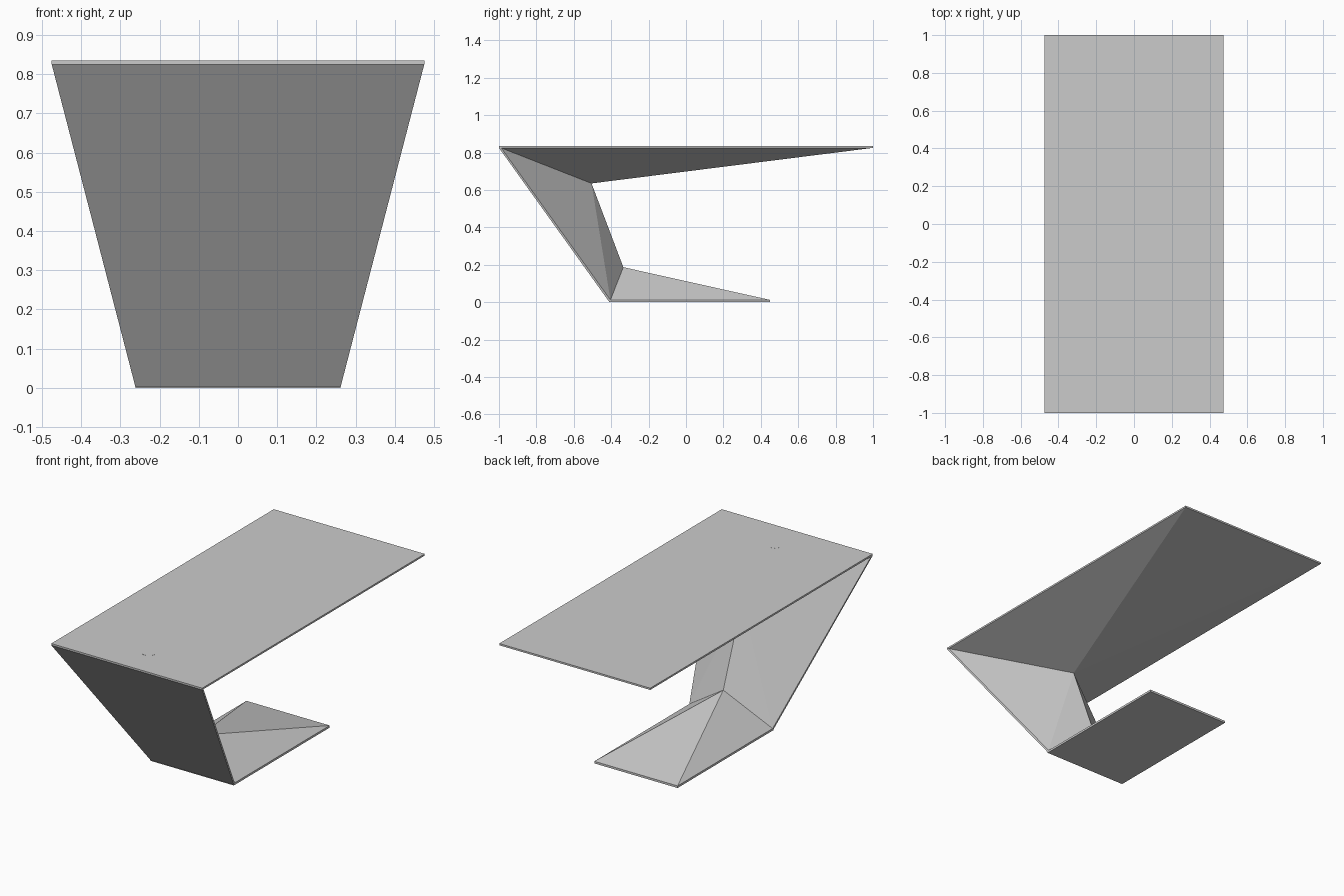
import bpy, bmesh

if "Cube" in bpy.data.objects:
    bpy.data.objects.remove(bpy.data.objects["Cube"])

TW, BW = 0.475, 0.262            # half widths of tabletop and base
TOP, RIM, FOOT = 0.835, 0.825, 0.012
UPPER = (0, -0.505, 0.635)       # fold point under the tabletop
LOWER = (0, -0.335, 0.187)       # fold point above the base


def mid(p):
    return (0, p[1], p[2])


def folded_part(name, faces):
    """Right half given as faces, mirrored across x = 0, flat shaded."""
    bm = bmesh.new()
    for f in faces:
        bm.faces.new([bm.verts.new(p) for p in f])
    bmesh.ops.remove_doubles(bm, verts=bm.verts, dist=1e-4)
    mirrored = bmesh.ops.duplicate(bm, geom=bm.verts[:] + bm.edges[:] + bm.faces[:])["geom"]
    for v in mirrored:
        if isinstance(v, bmesh.types.BMVert):
            v.co.x = -v.co.x
    bmesh.ops.remove_doubles(bm, verts=bm.verts, dist=1e-4)
    # Merge the flat seams back into single panels
    bmesh.ops.recalc_face_normals(bm, faces=bm.faces)
    bmesh.ops.dissolve_limit(bm, angle_limit=0.01, verts=bm.verts, edges=bm.edges)
    me = bpy.data.meshes.new(name)
    bm.to_mesh(me)
    bm.free()
    ob = bpy.data.objects.new(name, me)
    bpy.context.collection.objects.link(ob)
    return ob


def slab_pyramid(name, w, y0, y1, z_flat, z_rim, apex):
    """Thin rectangular plate whose inner side folds up to one apex."""
    a, b = (w, y0, z_flat), (w, y1, z_flat)
    c, d = (w, y0, z_rim), (w, y1, z_rim)
    return folded_part(name, [
        (mid(a), a, b, mid(b)), (a, c, d, b),
        (mid(a), mid(c), c, a), (mid(b), b, d, mid(d)),
        (c, apex, d), (d, apex, mid(d)), (c, mid(c), apex)])


# Tabletop and base plates with their folded inner sides
slab_pyramid("tabletop", TW, -1, 1, TOP, RIM, UPPER)
slab_pyramid("base", BW, -0.412, 0.45, 0, FOOT, LOWER)

# Leaning leg: front panel, thin side edge and two inner folds per side
t0, t1 = (TW, -1, RIM), (TW - 0.001, -0.988, RIM)
b0, b1 = (BW, -0.412, 0.004), (BW, -0.404, FOOT)
folded_part("leg", [
    (mid(t0), t0, b0, mid(b0)), (t0, t1, b1, b0),
    (t1, UPPER, b1), (b1, UPPER, LOWER),
    (mid(t0), mid(t1), t1, t0), (mid(t1), UPPER, t1),
    (mid(b0), b0, b1, mid(b1)), (b1, LOWER, mid(b1))])

# Flush cable cap in the tabletop
bpy.ops.mesh.primitive_cylinder_add(vertices=32, radius=0.04, depth=0.01,
                                    location=(0, -0.8, TOP - 0.0045))
bpy.context.object.name = "cable_cap"
